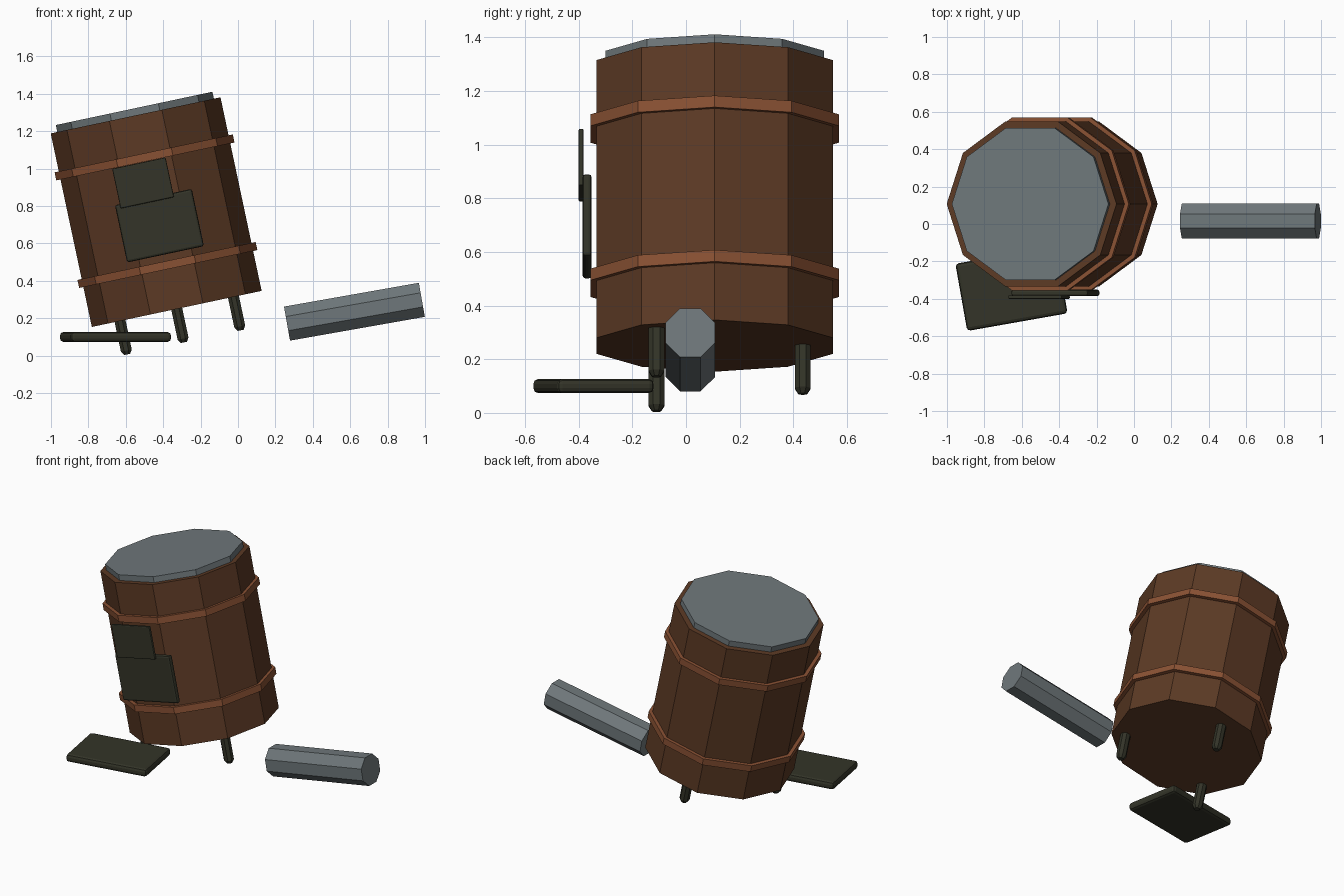
import bpy, bmesh, math
from mathutils import Matrix, Vector

if "Cube" in bpy.data.objects:
    bpy.data.objects.remove(bpy.data.objects["Cube"])


def material(name, rgb):
    m = bpy.data.materials.new(name)
    m.diffuse_color = (*rgb, 1)
    m.use_nodes = True
    m.node_tree.nodes["Principled BSDF"].inputs["Base Color"].default_value = m.diffuse_color
    return m


WOOD = material("dark brown wood", (0.107, 0.042, 0.018))
COPPER = material("copper brown", (0.25, 0.082, 0.033))
GREY = material("blue grey metal", (0.158, 0.186, 0.197))
DARK = material("dark olive", (0.033, 0.034, 0.021))


def add_object(name, bm, matrix, mat):
    bmesh.ops.recalc_face_normals(bm, faces=bm.faces)
    mesh = bpy.data.meshes.new(name)
    bm.to_mesh(mesh)
    bm.free()
    mesh.materials.append(mat)
    ob = bpy.data.objects.new(name, mesh)
    ob.matrix_world = matrix
    bpy.context.collection.objects.link(ob)
    return ob


def lathe(name, profile, sides, matrix, mat, phase=0.0):
    """Closed faceted solid from (radius, height) rings."""
    bm = bmesh.new()
    rings = []
    for r, z in profile:
        angles = [phase + math.tau * i / sides for i in range(sides)]
        rings.append([bm.verts.new((r * math.cos(a), r * math.sin(a), z)) for a in angles])
    for a, b in zip(rings, rings[1:]):
        for i in range(sides):
            j = (i + 1) % sides
            bm.faces.new((a[i], a[j], b[j], b[i]))
    bm.faces.new(rings[0][::-1])
    bm.faces.new(rings[-1])
    return add_object(name, bm, matrix, mat)


def plate(name, size, matrix, mat, bevel):
    bm = bmesh.new()
    bmesh.ops.create_cube(bm, size=1)
    bmesh.ops.scale(bm, vec=Vector(size), verts=bm.verts)
    bmesh.ops.bevel(bm, geom=bm.edges[:], offset=bevel, segments=2, profile=0.5, affect='EDGES')
    return add_object(name, bm, matrix, mat)


def turn(deg, axis):
    return Matrix.Rotation(math.radians(deg), 4, axis)


# Frame of the leaning barrel: origin at the middle of its bottom
TILT = Matrix.Translation((-0.3275, 0.107, 0.25)) @ turn(-12, 'Y')

# Barrel body, lid and two hoops
lathe("barrel_body", [(0.464, 0), (0.464, 1.058)], 10, TILT, WOOD)
lathe("barrel_lid", [(0.428, 1.03), (0.428, 1.096)], 10, TILT, GREY)
for name, z in (("lower_hoop", 0.24), ("upper_hoop", 0.828)):
    lathe(name, [(0.487, z - 0.022), (0.487, z + 0.022)], 10, TILT, COPPER)

# Three short legs with chamfered feet
for name, x, y in (("left_leg", -0.31, -0.217), ("right_leg", 0.31, -0.217), ("back_leg", 0, 0.328)):
    lathe(name, [(0.018, -0.183), (0.032, -0.162), (0.032, 0.03)], 8,
          TILT @ Matrix.Translation((x, y, 0)), DARK, math.pi / 8)

# Two overlapping plates on the front of the barrel
plate("large_front_plate", (0.42, 0.034, 0.313),
      TILT @ Matrix.Translation((0.002, -0.4755, 0.4545)), DARK, 0.012)
plate("small_front_plate", (0.292, 0.019, 0.217),
      TILT @ Matrix.Translation((-0.036, -0.498, 0.696)), DARK, 0.006)

# Loose plate lying low beside the barrel
plate("loose_plate", (0.545, 0.365, 0.052),
      Matrix.Translation((-0.655, -0.345, 0.1)) @ turn(10, 'Z'), DARK, 0.018)

# Loose metal pipe, rising slightly to the right
lathe("loose_pipe", [(0.1, -0.366), (0.1, 0.366)], 8,
      Matrix.Translation((0.6225, 0.016, 0.235)) @ turn(80, 'Y'), GREY, math.pi / 8)
